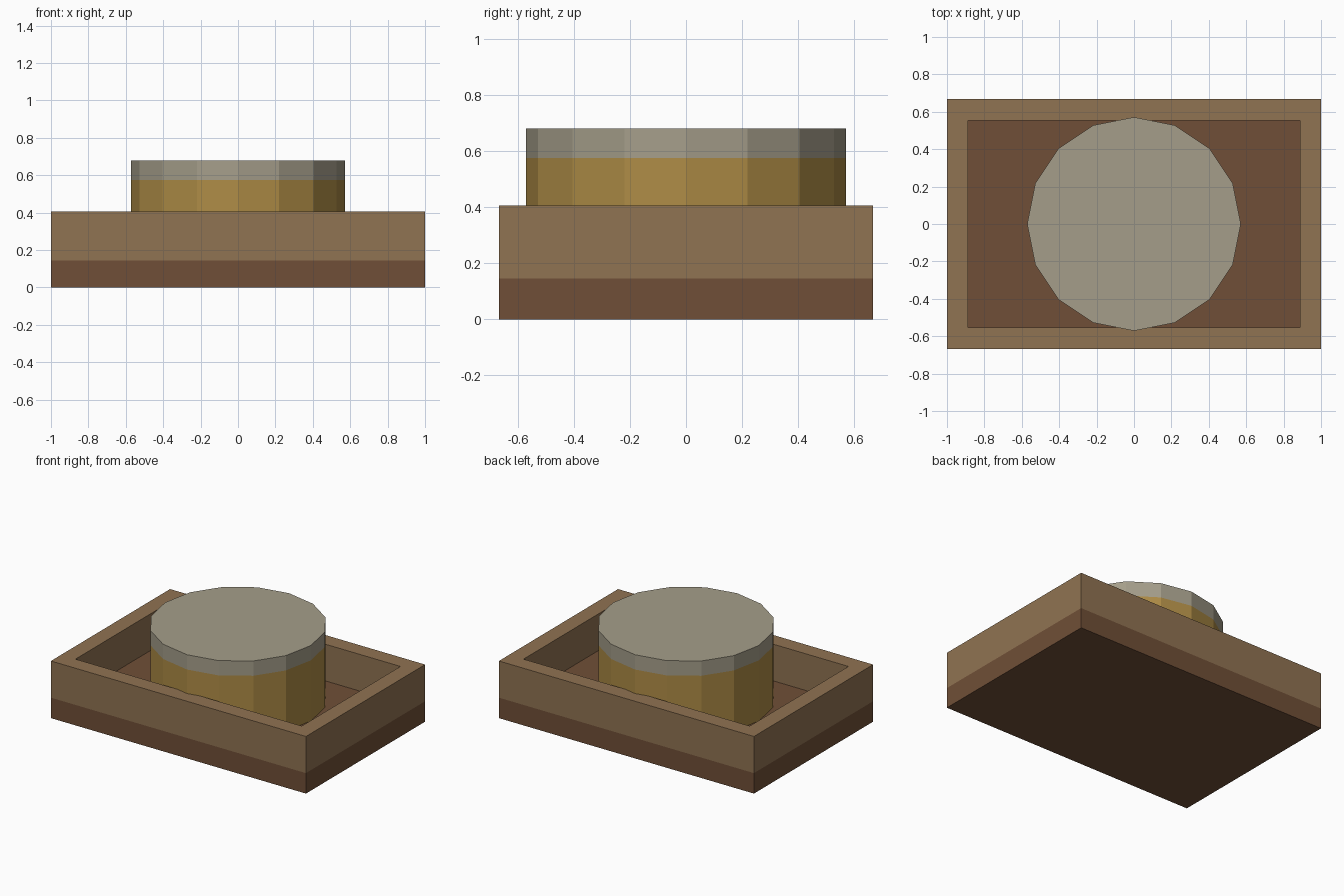
import bpy, bmesh, math

if "Cube" in bpy.data.objects:
    bpy.data.objects.remove(bpy.data.objects["Cube"])


def material(name, rgb):
    # 8-bit sRGB to linear viewport colour
    m = bpy.data.materials.new(name)
    m.diffuse_color = [((c / 255 + 0.055) / 1.055) ** 2.4 for c in rgb] + [1]
    m.use_nodes = True
    m.node_tree.nodes["Principled BSDF"].inputs["Base Color"].default_value = m.diffuse_color
    return m


def finish(name, bm, mat):
    bmesh.ops.recalc_face_normals(bm, faces=bm.faces)
    mesh = bpy.data.meshes.new(name)
    bm.to_mesh(mesh)
    bm.free()
    mesh.materials.append(mat)
    obj = bpy.data.objects.new(name, mesh)
    bpy.context.collection.objects.link(obj)
    return obj


def rectangle(x, y):
    return [(-x, -y), (x, -y), (x, y), (-x, y)]


def polygon(radius, sides):
    step = 2 * math.pi / sides
    return [(radius * math.cos(i * step), radius * math.sin(i * step)) for i in range(sides)]


def prism(name, outline, z0, z1, mat):
    bm = bmesh.new()
    low, high = [[bm.verts.new((x, y, z)) for x, y in outline] for z in (z0, z1)]
    bm.faces.new(low)
    bm.faces.new(high)
    for i in range(len(low)):
        j = (i + 1) % len(low)
        bm.faces.new((low[i], low[j], high[j], high[i]))
    return finish(name, bm, mat)


def frame(name, outer, inner, z0, z1, mat):
    # Closed rectangular ring: outside, rim, inside and underside
    bm = bmesh.new()
    loops = [[bm.verts.new((x, y, z)) for x, y in o]
             for o, z in ((outer, z0), (outer, z1), (inner, z1), (inner, z0))]
    for k in range(4):
        a, b = loops[k], loops[(k + 1) % 4]
        for i in range(4):
            j = (i + 1) % 4
            bm.faces.new((a[i], a[j], b[j], b[i]))
    return finish(name, bm, mat)


dark_wood = material("dark_wood", (112, 79, 55))
light_wood = material("light_wood", (144, 115, 82))
gold = material("gold", (174, 140, 70))
grey = material("warm_grey", (165, 158, 138))

FLOOR, RIM, BAND, TOP = 0.145, 0.405, 0.575, 0.68

# Tray
prism("tray_base", rectangle(1, 0.667), 0, FLOOR, dark_wood)
frame("tray_wall", rectangle(1, 0.667), rectangle(0.887, 0.553), FLOOR, RIM, light_wood)

# Sixteen-sided drum standing in the tray
drum = polygon(0.571, 16)
prism("drum_body", drum, FLOOR, BAND, gold)
prism("drum_cap", drum, BAND, TOP, grey)
